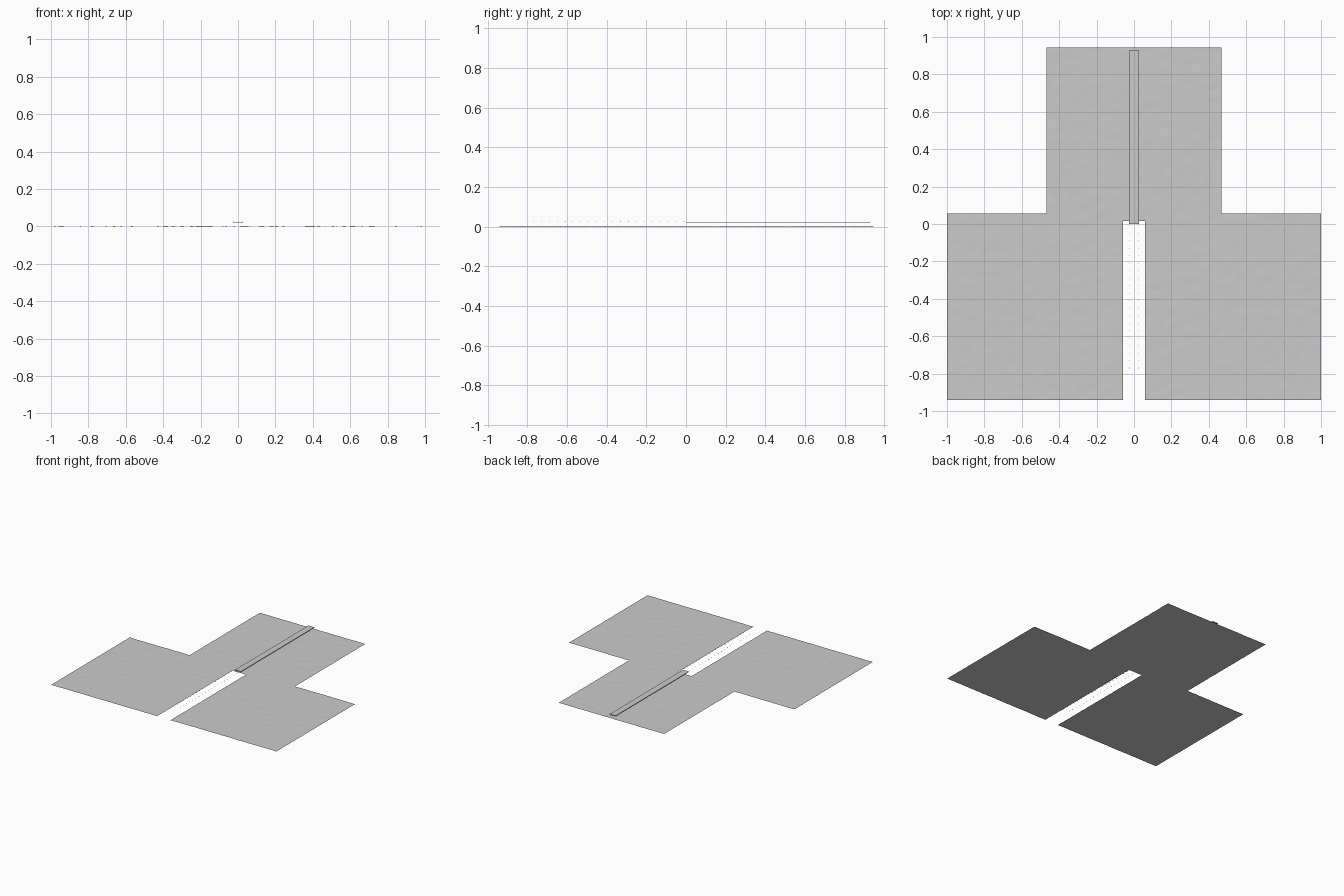
import bpy, bmesh
from mathutils import Vector, Matrix, noise

if "Cube" in bpy.data.objects:
    bpy.data.objects.remove(bpy.data.objects["Cube"])


def finish(bm, name, smooth=False):
    me = bpy.data.meshes.new(name)
    bm.to_mesh(me)
    bm.free()
    for p in me.polygons:
        p.use_smooth = smooth
    ob = bpy.data.objects.new(name, me)
    bpy.context.collection.objects.link(ob)
    return ob


def box(bm, lo, hi):
    lo, hi = Vector(lo), Vector(hi)
    m = Matrix.Translation((lo + hi) / 2) @ Matrix.Diagonal((*(hi - lo), 1))
    bmesh.ops.create_cube(bm, size=1, matrix=m)


def spans(stops, step=0.02):
    out = []
    for a, b in zip(stops, stops[1:]):
        n = max(1, round((b - a) / step))
        out += [a + (b - a) * i / n for i in range(n)]
    return out + [stops[-1]]


# Rough ground sheet: two front fields and one back field, joined in the middle
FIELDS = [(-1, -0.06, -0.94, 0.055), (0.06, 1, -0.94, 0.055), (-0.468, 0.468, 0.015, 0.945)]
xs = spans([-1, -0.468, -0.06, 0.06, 0.468, 1])
ys = spans([-0.94, 0.015, 0.055, 0.945])
bm = bmesh.new()
verts = {}


def ground_vert(i, j):
    if (i, j) not in verts:
        n = noise.noise(Vector((xs[i] * 22, ys[j] * 30, 0)))
        verts[i, j] = bm.verts.new((xs[i], ys[j], 0.002 + 0.0018 * max(-1, min(1, n))))
    return verts[i, j]


for i in range(len(xs) - 1):
    for j in range(len(ys) - 1):
        cx, cy = (xs[i] + xs[i + 1]) / 2, (ys[j] + ys[j + 1]) / 2
        if any(a < cx < b and c < cy < d for a, b, c, d in FIELDS):
            bm.faces.new([ground_vert(*k) for k in ((i, j), (i + 1, j), (i + 1, j + 1), (i, j + 1))])
finish(bm, "ground", True)

# Raised narrow strip
bm = bmesh.new()
box(bm, (-0.026, 0.0, 0.020), (0.026, 0.93, 0.024))
finish(bm, "strip")

# Two rows of tiny marker lights leading to the strip
bm = bmesh.new()
for k in range(20):
    y = -0.77 + k * 0.04
    for x in (-0.025, 0.025):
        box(bm, (x - 0.0015, y - 0.0015, 0.026), (x + 0.0015, y + 0.0015, 0.029))
finish(bm, "marker_lights")
